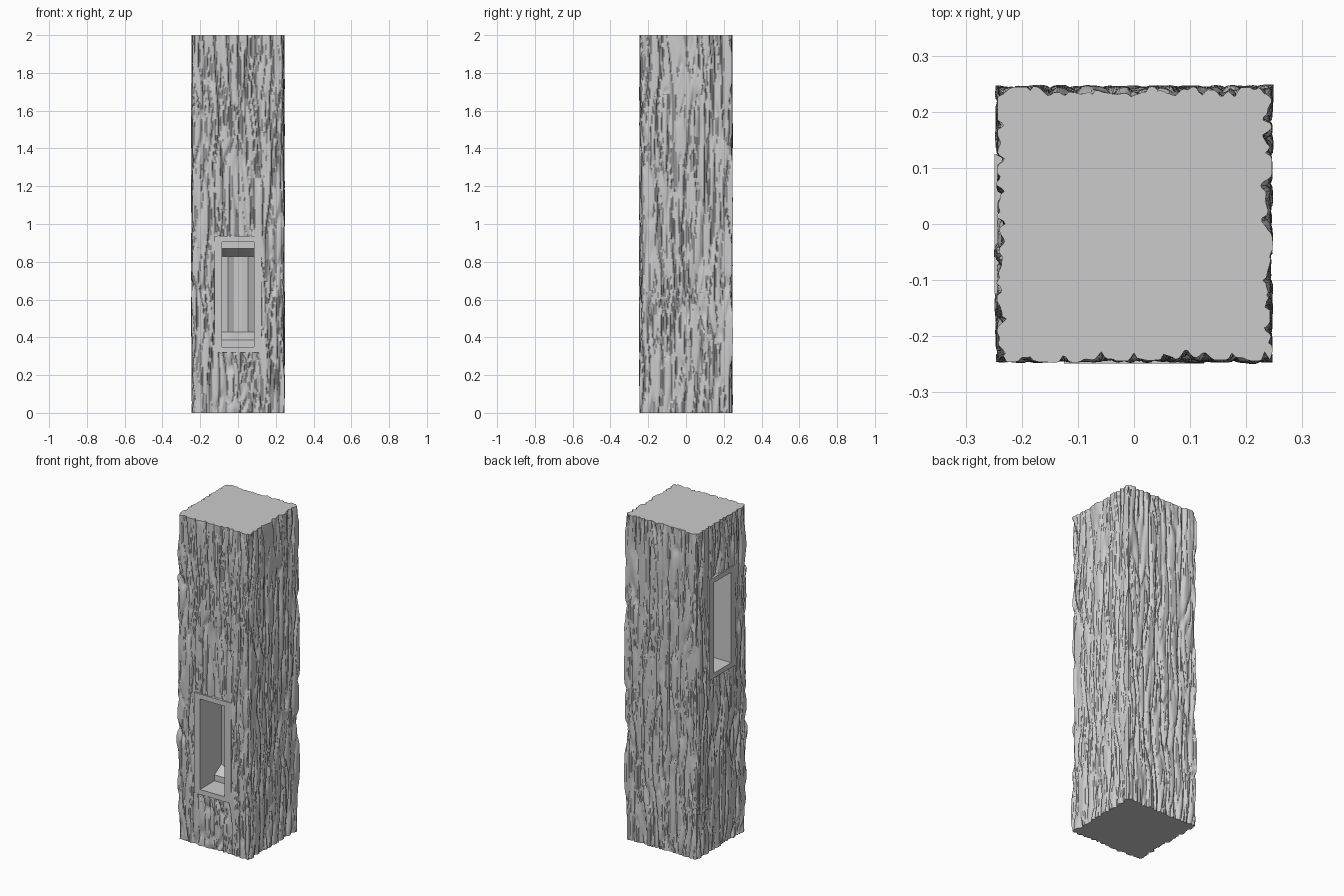
import bpy, bmesh, math
from mathutils import Vector, noise

cube = bpy.data.objects.get("Cube")
if cube:
    bpy.data.objects.remove(cube, do_unlink=True)

grey = bpy.data.materials.new("plain grey")
grey.use_nodes = True
colour = (0.6, 0.6, 0.6, 1)
grey.diffuse_color = colour
grey.node_tree.nodes["Principled BSDF"].inputs["Base Color"].default_value = colour

HALF, HEIGHT = 0.238, 2.0
COLS, ROWS = 90, 210          # cells across one side, cells up the post
NICHES = {"front": (0.628, 0), "right": (1.37, -math.pi / 2)}


def finish(bm, name, angle):
    bmesh.ops.recalc_face_normals(bm, faces=bm.faces)
    mesh = bpy.data.meshes.new(name)
    bm.to_mesh(mesh)
    bm.free()
    mesh.materials.append(grey)
    obj = bpy.data.objects.new(name, mesh)
    bpy.context.collection.objects.link(obj)
    bpy.ops.object.select_all(action="DESELECT")
    obj.select_set(True)
    bpy.context.view_layer.objects.active = obj
    bpy.ops.object.shade_smooth_by_angle(angle=math.radians(angle))
    return obj


def bark(p):
    """Outward offset: rounded ridges parted by thin, wandering upright grooves."""
    sway = 0.022 * noise.noise(Vector((p.x * 4, p.y * 4, p.z * 3)))
    q = Vector((p.x + sway, p.y + sway, p.z))
    broad = noise.noise(Vector((q.x * 17, q.y * 17, q.z * 1.5)))
    fine = noise.noise(Vector((q.x * 36 + 7, q.y * 36, q.z * 3.2)))
    swell = noise.noise(Vector((p.x * 5, p.y * 5, p.z * 4 + 9)))
    groove = 0.012 * math.exp(-(broad / 0.11) ** 2)
    crack = 0.007 * math.exp(-(fine / 0.14) ** 2)
    return 0.007 + 0.003 * swell + 0.004 * fine - groove - crack


def perimeter():
    """Points and outward directions around the square post."""
    for side in range(4):
        a = side * math.pi / 2
        out = Vector((round(math.sin(a)), -round(math.cos(a)), 0))
        along = Vector((-out.y, out.x, 0))
        for i in range(COLS):
            t = 2 * i / COLS - 1
            yield HALF * (out + along * t), out if i else out - along


# Bark-covered post, left open behind each niche
bm = bmesh.new()
ring = list(perimeter())
rows = []
for r in range(ROWS + 1):
    up = Vector((0, 0, HEIGHT * r / ROWS))
    rows.append([bm.verts.new(p + up + d * bark(p + up)) for p, d in ring])
n = len(ring)


def behind_niche(c):
    front = c.y < -0.2 and abs(c.x) < 0.105 and abs(c.z - NICHES["front"][0]) < 0.292
    right = c.x < -0.2 and abs(c.y) < 0.105 and abs(c.z - NICHES["right"][0]) < 0.292
    return front or right


for low, high in zip(rows, rows[1:]):
    for i in range(n):
        quad = (low[i], low[(i + 1) % n], high[(i + 1) % n], high[i])
        if not behind_niche((quad[0].co + quad[2].co) / 2):
            bm.faces.new(quad)
bm.faces.new(rows[0][::-1])
bm.faces.new(rows[-1])
finish(bm, "bark_post", 35)


# Framed niche: x across, y inwards, z up
def niche(name, z, turn):
    bm = bmesh.new()
    w, h, deep, step = 0.084, 0.278, 0.21, 0.14
    stations = [(-w, 0.0), (-0.052, -0.02), (-0.02, 0), (0.02, 0), (0.052, -0.02), (w, 0.0)]
    columns = []
    for x, bulge in stations:
        back = deep + bulge
        profile = [(0, -h), (step, -h), (step, 0.037 - h), (back, 0.078 - h),
                   (back, h - 0.078), (step, h - 0.037), (step, h), (0, h)]
        columns.append([bm.verts.new((x, y, v)) for y, v in profile])
    for a, b in zip(columns, columns[1:]):
        for i in range(len(a) - 1):
            bm.faces.new((a[i], b[i], b[i + 1], a[i + 1]))
    for end in (columns[0], columns[-1]):
        bm.faces.new(end)

    # Raised flat frame round the opening
    def rect(y):
        return [bm.verts.new((sx * 0.125, y, sz * 0.309))
                for sx, sz in ((-1, -1), (1, -1), (1, 1), (-1, 1))]
    outer, rear = rect(0), rect(0.035)
    bottom, top = [c[0] for c in columns], [c[-1] for c in columns]
    bm.faces.new([outer[0], outer[1]] + bottom[::-1])
    bm.faces.new([outer[2], outer[3]] + top)
    bm.faces.new((outer[1], outer[2], top[-1], bottom[-1]))
    bm.faces.new((outer[3], outer[0], bottom[0], top[0]))
    for i in range(4):
        j = (i + 1) % 4
        bm.faces.new((outer[i], outer[j], rear[j], rear[i]))
    obj = finish(bm, name + "_niche", 20)
    obj.rotation_euler.z = turn
    obj.location = (-0.249 * math.sin(-turn), -0.249 * math.cos(turn), z)


for name, (z, turn) in NICHES.items():
    niche(name, z, turn)
